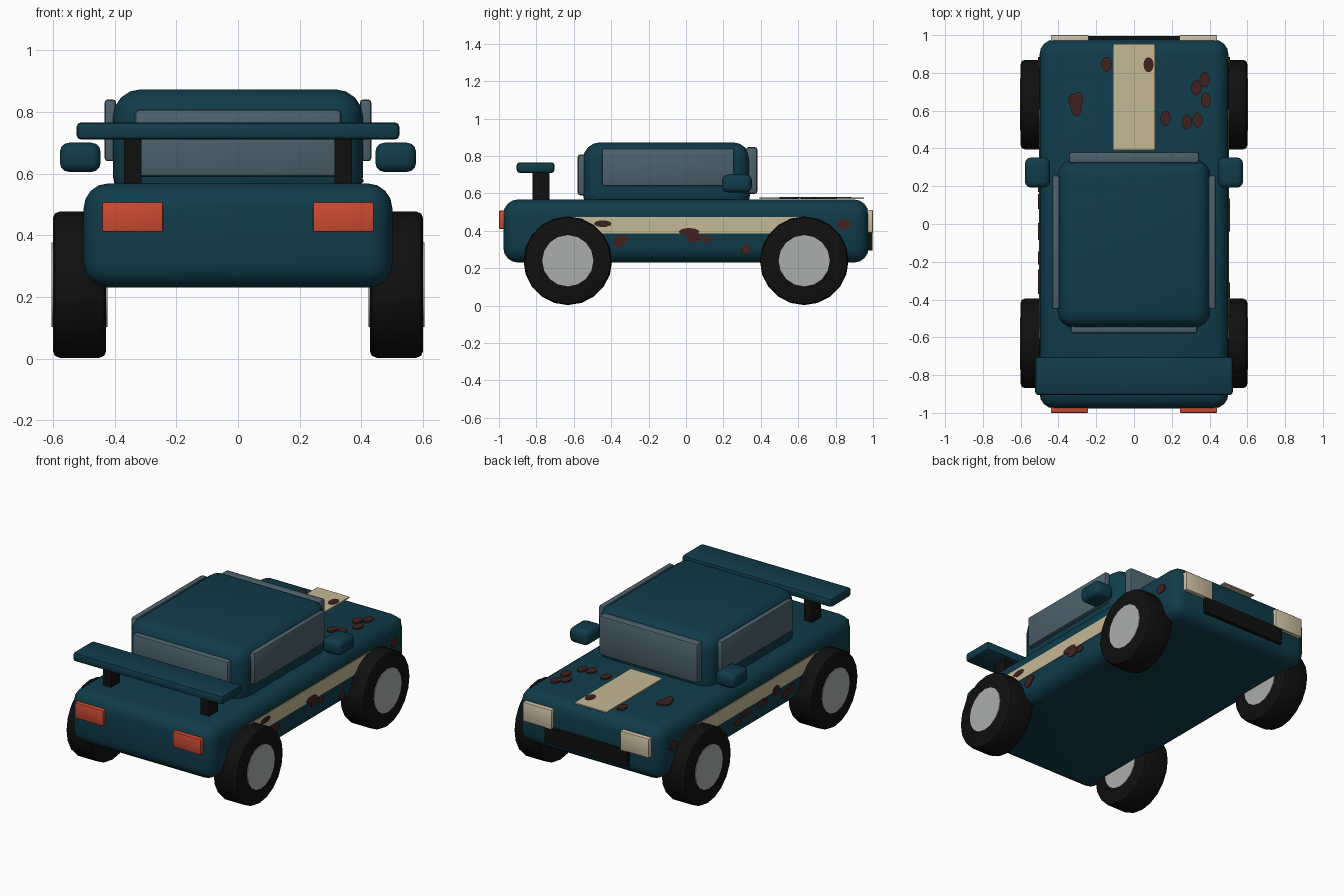
import bpy, bmesh, math
from mathutils import Matrix

if "Cube" in bpy.data.objects:
    bpy.data.objects.remove(bpy.data.objects["Cube"])


def mat(name, c):
    m = bpy.data.materials.new(name)
    m.diffuse_color = (*c, 1)
    m.use_nodes = True
    m.node_tree.nodes["Principled BSDF"].inputs["Base Color"].default_value = m.diffuse_color
    return m


TEAL = mat("teal paint", (0.005, 0.045, 0.068))
CREAM = mat("cream stripe", (0.56, 0.48, 0.30))
LAMP = mat("warm lamp", (0.62, 0.53, 0.37))
RED = mat("tail red", (0.60, 0.07, 0.032))
GLASS = mat("grey glass", (0.075, 0.12, 0.15))
BLACK = mat("black rubber", (0.005, 0.005, 0.005))
METAL = mat("hub metal", (0.40, 0.42, 0.41))
RUST = mat("rust", (0.05, 0.016, 0.015))


def finish(bm, name, m, smooth=True):
    me = bpy.data.meshes.new(name)
    bm.to_mesh(me)
    bm.free()
    me.materials.append(m)
    ob = bpy.data.objects.new(name, me)
    bpy.context.collection.objects.link(ob)
    if smooth:
        bpy.ops.object.select_all(action='DESELECT')
        bpy.context.view_layer.objects.active = ob
        ob.select_set(True)
        bpy.ops.object.shade_smooth_by_angle(angle=math.radians(35))
    return ob


def box(name, m, x, y, z, bevel=0.0, seg=3):
    """Bevelled box from (min, max) ranges."""
    bm = bmesh.new()
    r = (x, y, z)
    c = [(a + b) / 2 for a, b in r]
    s = [b - a for a, b in r]
    bmesh.ops.create_cube(bm, size=1, matrix=Matrix.Translation(c) @ Matrix.Diagonal((*s, 1)))
    if bevel:
        bmesh.ops.bevel(bm, geom=bm.edges[:], offset=bevel, segments=seg,
                        profile=0.5, affect='EDGES', clamp_overlap=True)
    return finish(bm, name, m)


def pair(name, m, x, y, z, bevel=0.0, seg=3):
    """Box on the right and its mirror on the left."""
    box("right_" + name, m, x, y, z, bevel, seg)
    box("left_" + name, m, (-x[1], -x[0]), y, z, bevel, seg)


def cyl_x(name, m, x0, x1, y, z, r, n, bevel=0.0, rz=None):
    """Cylinder along x, optionally elliptical, with rounded rims."""
    bm = bmesh.new()
    mt = (Matrix.Translation(((x0 + x1) / 2, y, z)) @ Matrix.Diagonal((1, 1, (rz or r) / r, 1))
          @ Matrix.Rotation(math.pi / 2, 4, 'Y'))
    bmesh.ops.create_cone(bm, cap_ends=True, segments=n, radius1=r, radius2=r,
                          depth=abs(x1 - x0), matrix=mt)
    if bevel:
        rims = [e for e in bm.edges if any(len(f.verts) > 4 for f in e.link_faces)]
        bmesh.ops.bevel(bm, geom=rims, offset=bevel, segments=2, profile=0.5, affect='EDGES')
    return finish(bm, name, m)


# body and cabin
box("body", TEAL, (-0.5, 0.5), (-0.977, 0.977), (0.23, 0.568), 0.08, 4)
box("cabin", TEAL, (-0.405, 0.405), (-0.55, 0.342), (0.50, 0.873), 0.09, 4)

# windows
pair("side_window", GLASS, (0.395, 0.432), (-0.45, 0.257), (0.64, 0.84), 0.01, 2)
box("windshield", GLASS, (-0.345, 0.345), (0.32, 0.382), (0.597, 0.848), 0.015, 2)
box("rear_window", GLASS, (-0.335, 0.335), (-0.58, -0.53), (0.59, 0.808), 0.015, 2)

# spoiler on two posts
box("spoiler_wing", TEAL, (-0.523, 0.523), (-0.905, -0.703), (0.71, 0.766), 0.015, 2)
pair("spoiler_post", BLACK, (0.312, 0.37), (-0.82, -0.73), (0.54, 0.72))

# mirrors
pair("mirror", TEAL, (0.445, 0.577), (0.193, 0.352), (0.605, 0.70), 0.03, 3)

# lamps and grille
pair("tail_light", RED, (0.243, 0.44), (-1.0, -0.96), (0.41, 0.508), 0.006, 2)
pair("headlight", LAMP, (0.24, 0.44), (0.96, 1.0), (0.39, 0.512), 0.006, 2)
box("grille", BLACK, (-0.29, 0.29), (0.96, 0.996), (0.295, 0.395))

# stripes
box("hood_stripe", CREAM, (-0.112, 0.112), (0.392, 0.953), (0.57, 0.578))
pair("side_stripe", CREAM, (0.497, 0.504), (-0.62, 0.62), (0.385, 0.473))

# wheels with hubs running right through
for s, side in ((1, "right"), (-1, "left")):
    for y, end in ((-0.632, "rear"), (0.632, "front")):
        cyl_x(f"{side}_{end}_tyre", BLACK, s * 0.427, s * 0.60, y, 0.24, 0.237, 20, 0.022)
        cyl_x(f"{side}_{end}_hub", METAL, s * 0.423, s * 0.604, y, 0.24, 0.137, 16)

# rust spots on the hood
hood = [(-.146, .845), (.077, .843), (-.295, .66), (-.305, .61), (-.32, .65), (.374, .764),
        (.33, .72), (.38, .655), (.167, .56), (.28, .54), (.337, .55)]
for i, (x, y) in enumerate(hood):
    bm = bmesh.new()
    bmesh.ops.create_cone(bm, cap_ends=True, segments=12, radius1=1, radius2=1, depth=0.009,
                          matrix=Matrix.Translation((x, y, 0.5755 if abs(x) > 0.1 else 0.5765))
                          @ Matrix.Diagonal((0.027, 0.04, 1, 1)))
    finish(bm, f"hood_rust_{i}", RUST)

# rust spots on the sides: side, y, z, half width, half height
spots = [(1, -.445, .438, .047, .018), (1, -.345, .352, .035, .026), (1, -.36, .335, .032, .026),
         (1, .016, .395, .055, .02), (1, .043, .365, .042, .027), (1, .11, .357, .026, .018),
         (1, .32, .302, .026, .028), (1, .845, .435, .038, .028),
         (-1, .12, .36, .04, .026), (-1, .20, .33, .03, .024), (-1, -.04, .36, .045, .025),
         (-1, -.18, .39, .035, .028), (-1, -.28, .33, .04, .026), (-1, -.34, .34, .03, .025),
         (-1, .845, .43, .038, .028)]
for i, (s, y, z, ry, rz) in enumerate(spots):
    cyl_x(f"side_rust_{i}", RUST, s * 0.498, s * 0.507, y, z, ry, 12, rz=rz)
